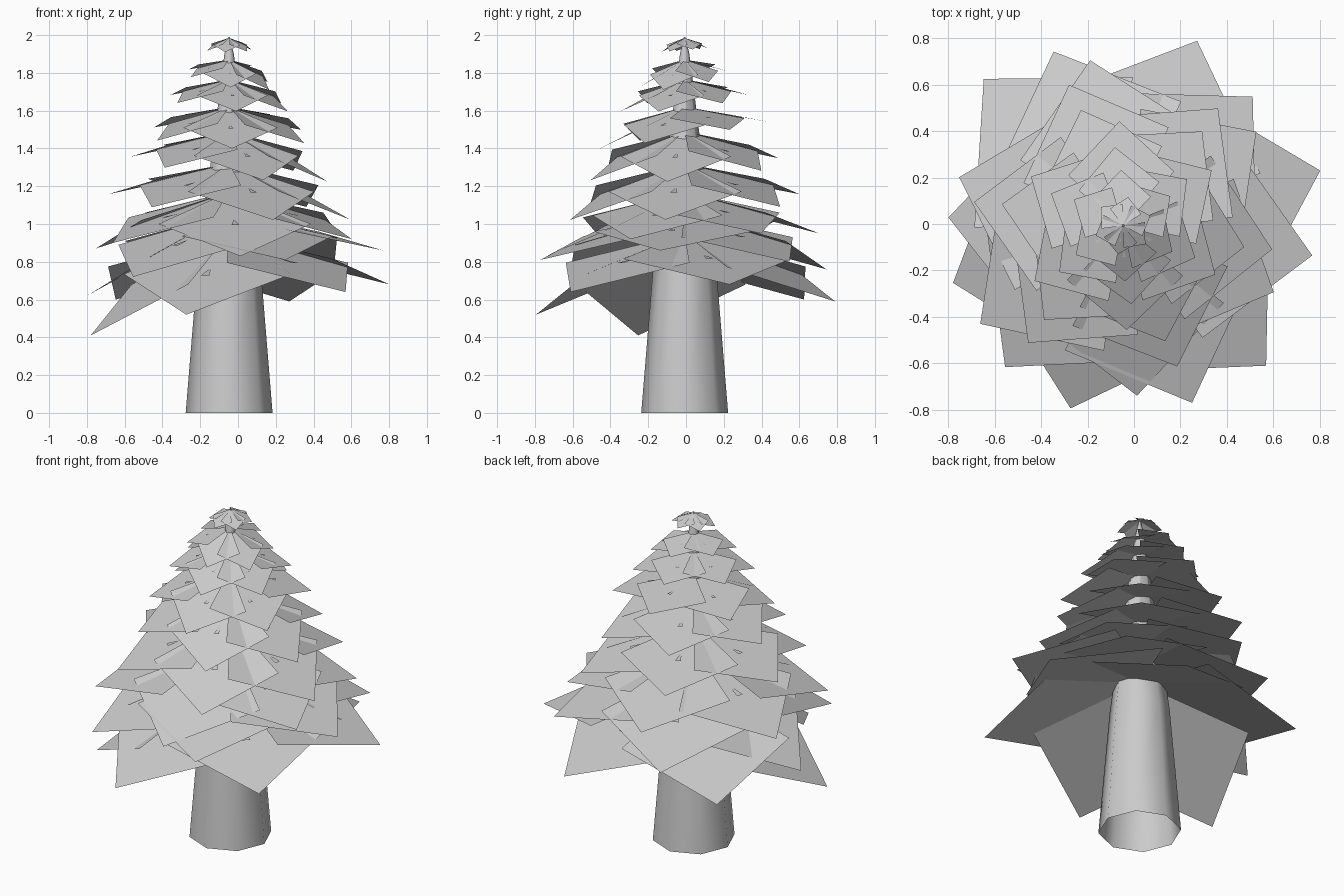
import bpy, bmesh, math
from mathutils import Vector

if "Cube" in bpy.data.objects:
    bpy.data.objects.remove(bpy.data.objects["Cube"])

# One plain grey for the whole tree
grey = bpy.data.materials.new("plain grey")
grey.use_nodes = True
color = (0.6, 0.6, 0.6, 1)
grey.diffuse_color = color
grey.node_tree.nodes["Principled BSDF"].inputs["Base Color"].default_value = color

AXIS = Vector((-0.047, -0.007, 0))
SIDES = 8
LEAVES = 6


def finish(name, bm, smooth=False):
    mesh = bpy.data.meshes.new(name)
    bm.to_mesh(mesh)
    bm.free()
    for poly in mesh.polygons:
        poly.use_smooth = smooth
    mesh.materials.append(grey)
    obj = bpy.data.objects.new(name, mesh)
    bpy.context.collection.objects.link(obj)


def add_face(bm, corners):
    bm.faces.new([bm.verts.new(c) for c in corners])


def polar(angle, reach, z):
    a = math.radians(angle)
    return Vector((reach * math.cos(a), reach * math.sin(a), z))


def needle_tier(number, inner_z, tips):
    """Flat squares, each with one corner at the trunk and the opposite one outside."""
    leaves, twigs = bmesh.new(), bmesh.new()
    inner = AXIS + Vector((0, 0, inner_z))
    for tip in tips:
        diagonal = tip - inner
        middle = (inner + tip) / 2
        side = Vector((-diagonal.y, diagonal.x, 0)).normalized() * diagonal.length / 2
        add_face(leaves, (inner, middle - side, tip, middle + side))
        # Small wedge of a twig showing above the needles
        end = inner + diagonal * 0.56 + Vector((0, 0, 0.02 * diagonal.length))
        add_face(twigs, (inner + diagonal * 0.42, end - side * 0.05, end + side * 0.05))
    finish(f"needle_tier_{number}", leaves)
    finish(f"twig_tier_{number}", twigs)


# Trunk, open at the foot
trunk = bmesh.new()
rings = []
for z, r in [(0, 0.23), (0.77, 0.167), (1.9, 0.025), (1.99, 0.004)]:
    rings.append([trunk.verts.new(AXIS + polar(360 * i / SIDES, r, z)) for i in range(SIDES)])
for low, high in zip(rings, rings[1:]):
    for i in range(SIDES):
        j = (i + 1) % SIDES
        trunk.faces.new((low[i], low[j], high[j], high[i]))
finish("trunk", trunk, True)

# Wide, uneven lower tiers: height at the trunk, then angle, reach and height of each tip
lower_tiers = [
    (0.95, [(-162, 0.82, 0.41), (-109, 0.84, 0.52), (-47, 0.835, 0.64),
            (16, 0.835, 0.68), (71, 0.835, 0.59), (136, 0.9, 0.6)]),
    (1.06, [(178, 0.8, 0.62), (-132, 0.83, 0.72), (-72, 0.81, 0.81),
            (-10, 0.78, 0.86), (47, 0.75, 0.8), (115, 0.82, 0.76)]),
    (1.17, [(165, 0.78, 0.87), (-147, 0.79, 0.9), (-89, 0.74, 0.83),
            (-26, 0.67, 0.92), (37, 0.66, 0.95), (105, 0.73, 0.95)]),
]

# Regular upper tiers: height at the trunk, turn, reach, tip height, rise toward +x and +y
upper_tiers = [
    (1.32, 51, 0.65, 1.09, -0.06, 0.05),
    (1.49, 50, 0.53, 1.29, -0.06, 0.04),
    (1.62, 32, 0.45, 1.47, -0.01, 0.07),
    (1.765, 36, 0.34, 1.64, -0.03, 0.04),
    (1.87, 32, 0.24, 1.765, -0.04, 0.04),
    (1.985, 20, 0.125, 1.92, 0, 0.01),
]

for number, (inner_z, tips) in enumerate(lower_tiers, 1):
    needle_tier(number, inner_z, [polar(*tip) for tip in tips])

for number, (inner_z, turn, reach, tip_z, rise_x, rise_y) in enumerate(upper_tiers, 4):
    tips = []
    for k in range(LEAVES):
        tip = polar(turn + 360 * k / LEAVES, reach, tip_z)
        tip.z += (rise_x * tip.x + rise_y * tip.y) / reach
        tips.append(AXIS + tip)
    needle_tier(number, inner_z, tips)
